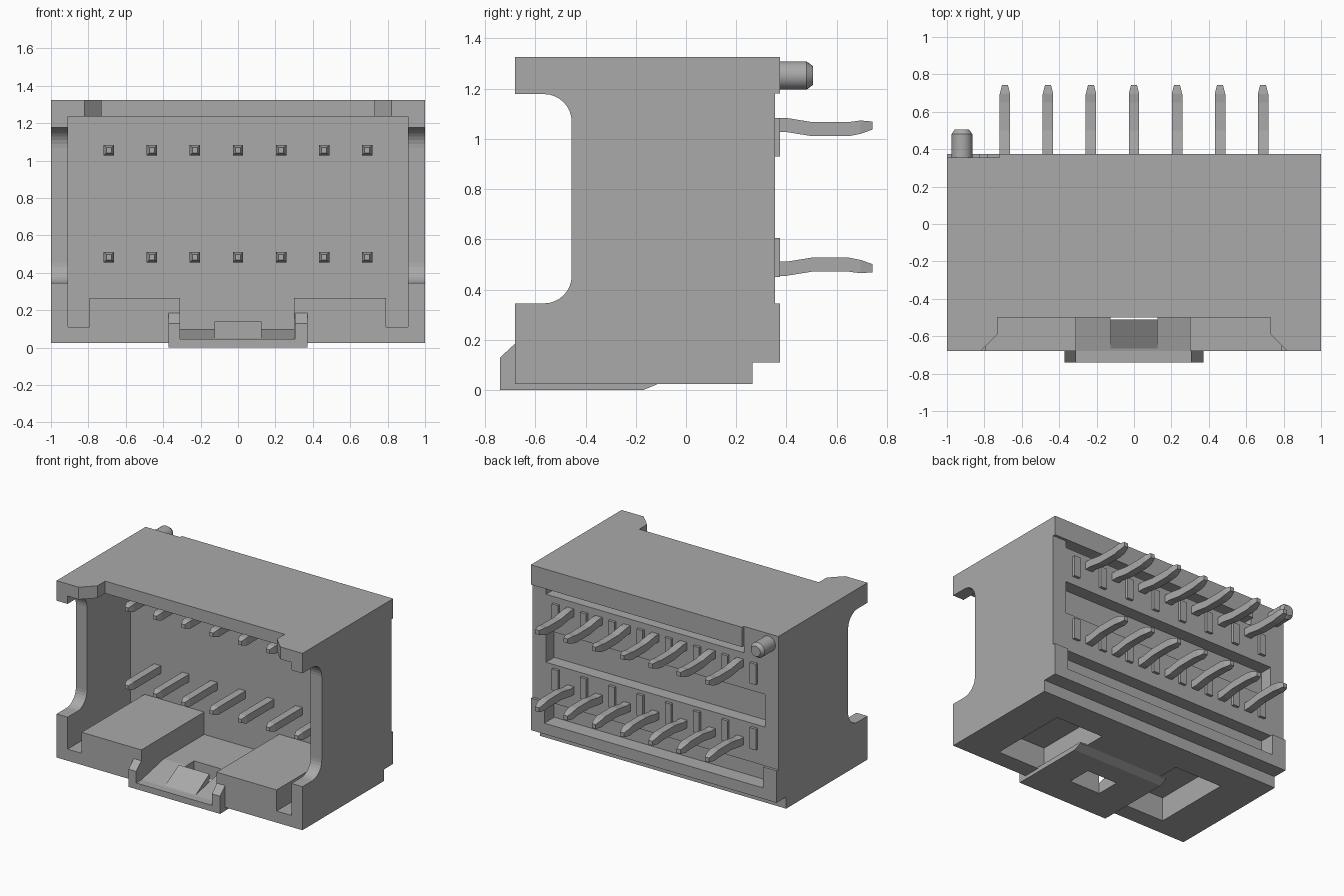
import bpy, bmesh, math
from mathutils import Vector

cube = bpy.data.objects.get("Cube")
if cube:
    bpy.data.objects.remove(cube, do_unlink=True)

grey = bpy.data.materials.new("plain grey")
grey.use_nodes = True
COLOUR = (0.4, 0.4, 0.4, 1)
grey.diffuse_color = COLOUR
grey.node_tree.nodes["Principled BSDF"].inputs["Base Color"].default_value = COLOUR


def finish(name, bm):
    bmesh.ops.recalc_face_normals(bm, faces=bm.faces)
    mesh = bpy.data.meshes.new(name)
    bm.to_mesh(mesh)
    bm.free()
    mesh.materials.append(grey)
    obj = bpy.data.objects.new(name, mesh)
    bpy.context.collection.objects.link(obj)
    return obj


def prism(name, pts, axis, a, b):
    """Extrude a (y, z) outline along x, or an (x, z) / (x, y) outline along y / z."""
    place = {"x": lambda p, t: (t, p[0], p[1]),
             "y": lambda p, t: (p[0], t, p[1]),
             "z": lambda p, t: (p[0], p[1], t)}[axis]
    bm = bmesh.new()
    face = bm.faces.new([bm.verts.new(place(p, a)) for p in pts])
    ext = bmesh.ops.extrude_face_region(bm, geom=[face])
    verts = [v for v in ext["geom"] if isinstance(v, bmesh.types.BMVert)]
    move = Vector(place((0, 0), b - a))
    bmesh.ops.translate(bm, vec=move, verts=verts)
    return finish(name, bm)


def box(name, x0, x1, y0, y1, z0, z1):
    return prism(name, [(x0, y0), (x1, y0), (x1, y1), (x0, y1)], "z", z0, z1)


def cut(target, cutter):
    mod = target.modifiers.new("cut", "BOOLEAN")
    mod.operation = "DIFFERENCE"
    mod.solver = "EXACT"
    mod.object = cutter
    bpy.context.view_layer.objects.active = target
    bpy.ops.object.modifier_apply(modifier=mod.name)
    bpy.data.objects.remove(cutter, do_unlink=True)


# Housing: side outline with the stepped back
housing = prism("housing", [
    (-0.68, 0.025), (0.265, 0.025), (0.265, 0.11), (0.375, 0.11), (0.375, 0.345),
    (0.355, 0.345), (0.355, 1.18), (0.375, 1.18), (0.375, 1.325), (-0.68, 1.325)],
    "x", -1, 1)

# Front cavity, leaving two raised shelves on the floor
cut(housing, prism("cavity_cutter", [
    (-0.91, 0.11), (-0.795, 0.11), (-0.795, 0.265), (-0.31, 0.265), (-0.31, 0.1),
    (0.3, 0.1), (0.3, 0.265), (0.79, 0.265), (0.79, 0.11), (0.91, 0.11),
    (0.91, 1.235), (-0.91, 1.235)], "y", -0.9, 0.05))

# Rounded openings at the front of both side walls
R = 0.11
opening = [(-0.9, 0.345)]
for cz, start in ((0.345 + R, -90), (1.178 - R, 0)):
    for i in range(9):
        t = math.radians(start + i * 90 / 8)
        opening.append((-0.455 - R + R * math.cos(t), cz + R * math.sin(t)))
opening.append((-0.9, 1.178))
cut(housing, prism("opening_cutter", opening, "x", -1.2, 1.2))

# Wide notch in the front edge of the roof
cut(housing, prism("roof_cutter", [
    (-0.865, -0.78), (-0.82, -0.68), (-0.73, -0.59), (-0.73, -0.5),
    (0.73, -0.5), (0.73, -0.59), (0.82, -0.68), (0.865, -0.78)], "z", 1.2, 1.5))

# Ramp down to the latch
cut(housing, prism("ramp_cutter", [
    (-0.9, 0.045), (-0.68, 0.045), (-0.42, 0.1), (-0.42, 0.2), (-0.9, 0.2)],
    "x", -0.31, 0.3))

# Pockets under the shelves
for s in (-1, 1):
    x0, x1 = sorted((s * 0.32, s * 0.71))
    cut(housing, box("pocket_cutter", x0, x1, -0.55, 0.05, -0.1, 0.2))

# Long grooves across the back, and the seat of the locating peg
for x0, x1, z0, z1 in ((-0.72, 0.89, 1.13, 1.18), (-0.89, 0.89, 0.63, 0.87),
                       (-0.89, 0.89, 0.19, 0.345)):
    cut(housing, box("groove_cutter", x0, x1, 0.26, 0.5, z0, z1))
cut(housing, box("seat_cutter", -1.1, -0.72, 0.355, 0.5, 1.1, 1.4))

# Latch plate under the housing
latch = prism("latch_plate", [
    (-0.74, 0), (-0.17, 0), (-0.11, 0.025), (-0.11, 0.035), (-0.68, 0.035),
    (-0.68, 0.045), (-0.74, 0.045)], "x", -0.372, 0.372)

# Square hole through floor and latch
for part in (housing, latch):
    cut(part, box("hole_cutter", -0.125, 0.125, -0.51, -0.33, -0.2, 0.22))

# Latch wedge and end posts
prism("latch_wedge", [(-0.68, 0.04), (-0.51, 0.04), (-0.51, 0.14)], "x", -0.125, 0.125)
for side, x0, x1 in (("right", -0.372, -0.31), ("left", 0.305, 0.372)):
    prism(side + "_latch_post", [(-0.74, 0), (-0.74, 0.13), (-0.68, 0.185), (-0.68, 0)],
          "x", x0, x1)

# Locating peg with a chamfered tip
bm = bmesh.new()
rings = []
for y, r in ((0.34, 0.056), (0.48, 0.056), (0.505, 0.038)):
    rings.append([bm.verts.new((-0.92 + r * math.cos(k * math.tau / 24), y,
                                1.252 + r * math.sin(k * math.tau / 24)))
                  for k in range(24)])
for a, b in zip(rings, rings[1:]):
    for k in range(24):
        bm.faces.new((a[k], a[(k + 1) % 24], b[(k + 1) % 24], b[k]))
bm.faces.new(rings[0])
bm.faces.new(rings[-1])
peg = finish("locating_peg", bm)
bpy.ops.object.select_all(action="DESELECT")
peg.select_set(True)
bpy.context.view_layer.objects.active = peg
bpy.ops.object.shade_smooth_by_angle(angle=math.radians(30))

# Contact pins: stations of (y, half width, z low, z high)
STATIONS = [(-0.31, 0.014, 1.041, 1.069), (-0.27, 0.028, 1.027, 1.083),
            (0.40, 0.028, 1.027, 1.083), (0.50, 0.028, 1.011, 1.067),
            (0.65, 0.028, 1.011, 1.067), (0.695, 0.028, 1.02, 1.073),
            (0.743, 0.016, 1.037, 1.069)]


def pin(name, x, lower):
    bm = bmesh.new()
    rings = []
    for y, w, lo, hi in STATIONS:
        if lower:
            lo, hi = 1.538 - hi, 1.538 - lo
        rings.append([bm.verts.new((x + dx, y, z)) for dx, z in
                      ((-w, lo), (w, lo), (w, hi), (-w, hi))])
    for a, b in zip(rings, rings[1:]):
        for k in range(4):
            bm.faces.new((a[k], a[(k + 1) % 4], b[(k + 1) % 4], b[k]))
    bm.faces.new(rings[0])
    bm.faces.new(rings[-1])
    finish(name, bm)


for row, lower in (("upper", False), ("lower", True)):
    for i in range(7):
        pin(f"{row}_pin_{i + 1}", (i - 3) * 0.23, lower)
    # Small upright ribs between the pins on the back
    z0, z1 = (0.45, 0.605) if lower else (0.93, 1.083)
    for i in range(8):
        x = (i - 3.5) * 0.23
        box(f"{row}_rib_{i + 1}", x - 0.025, x + 0.025, 0.34, 0.375, z0, z1)
